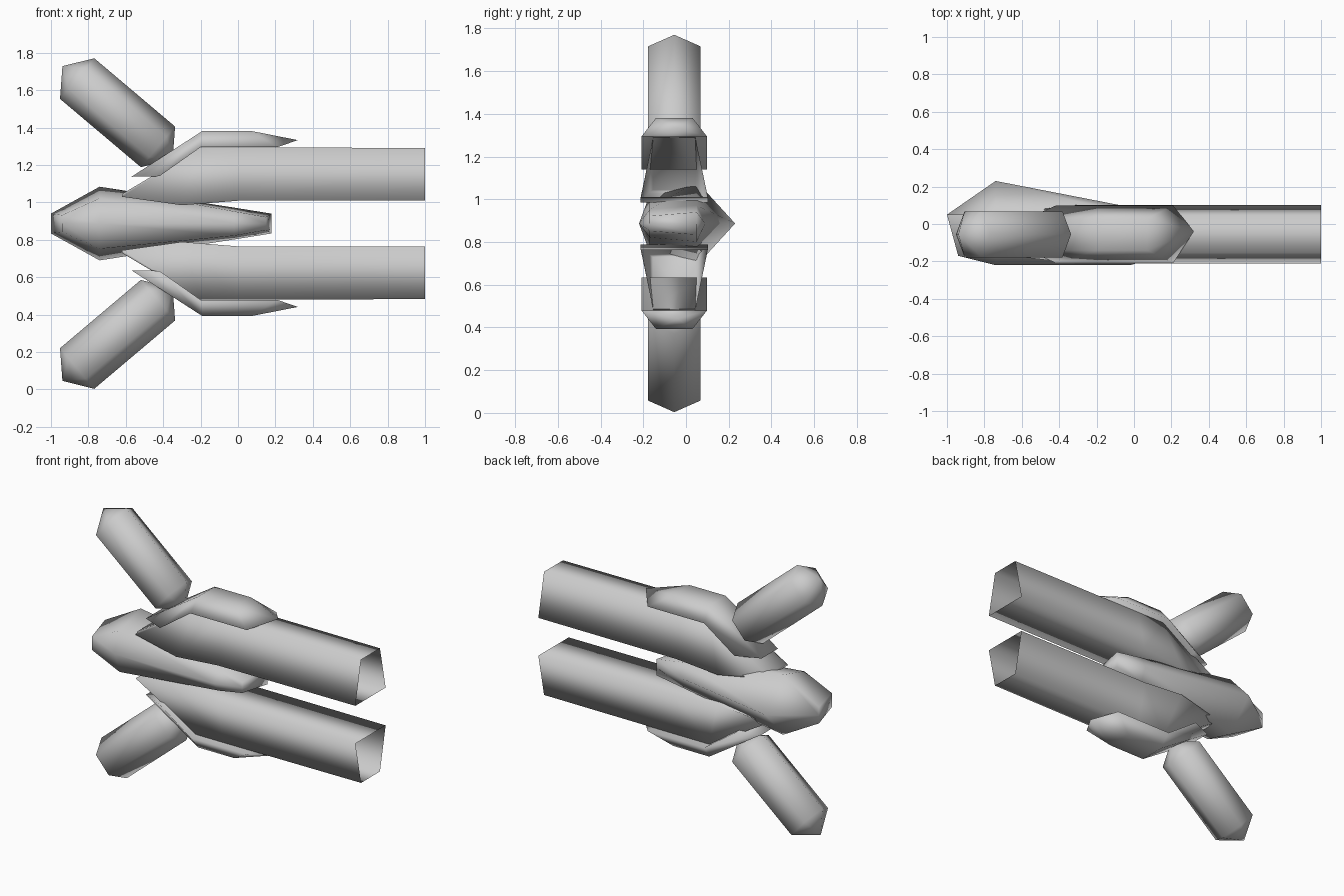
import bpy, bmesh, math
from mathutils import Vector

old = bpy.data.objects.get("Cube")
if old:
    bpy.data.objects.remove(old)

MID_Z = 0.887   # height of the mirror plane
MID_Y = -0.055  # centre of the tubes in depth

grey = bpy.data.materials.new("plain grey")
grey.use_nodes = True
grey.diffuse_color = (0.6, 0.6, 0.6, 1)
grey.node_tree.nodes["Principled BSDF"].inputs["Base Color"].default_value = (0.6, 0.6, 0.6, 1)


def loft(name, rings, cap_start=True, cap_end=True, side=1):
    """Skin closed rings of (x, y, height from the mid plane); a one-point ring is a tip."""
    bm = bmesh.new()
    vs = [[bm.verts.new((x, y, MID_Z + side * z)) for x, y, z in r] for r in rings]
    for a, b in zip(vs, vs[1:]):
        n = max(len(a), len(b))
        for i in range(n):
            j = (i + 1) % n
            quad = [a[i % len(a)], a[j % len(a)], b[j % len(b)], b[i % len(b)]]
            bm.faces.new(list(dict.fromkeys(quad)))
    for ring, cap in ((vs[0], cap_start), (vs[-1], cap_end)):
        if cap and len(ring) > 2:
            bm.faces.new(ring)
    bmesh.ops.recalc_face_normals(bm, faces=bm.faces)
    mesh = bpy.data.meshes.new(name)
    bm.to_mesh(mesh)
    bm.free()
    for p in mesh.polygons:
        p.use_smooth = True
    mesh.materials.append(grey)
    obj = bpy.data.objects.new(name, mesh)
    bpy.context.collection.objects.link(obj)
    return obj


def trapezoid(x_out, z_out, w_out, x_in, z_in, w_in):
    """Four corners: narrow outer edge and wide inner edge."""
    return [(x_out, MID_Y - w_out, z_out), (x_out, MID_Y + w_out, z_out),
            (x_in, MID_Y + w_in, z_in), (x_in, MID_Y - w_in, z_in)]


def body_ring(back, top, shoulder, front):
    """Six-sided body section, mirrored from its upper half."""
    flip = lambda p: (p[0], p[1], -p[2])
    return [back, top, shoulder, front, flip(shoulder), flip(top)]


# Central body, tapering to the tail
loft("central_body", [
    body_ring((-1, 0.05, 0), (-1, 0.05, 0.053), (-0.94, -0.17, 0.045), (-0.94, -0.17, 0)),
    body_ring((-0.74, 0.23, 0), (-0.74, 0.05, 0.197), (-0.74, -0.17, 0.135), (-0.74, -0.22, 0)),
    body_ring((-0.02, 0.09, 0), (-0.02, 0.05, 0.085), (-0.02, -0.17, 0.065), (-0.02, -0.22, 0)),
    body_ring((0.18, 0.05, 0), (0.18, 0.05, 0.053), (0.15, -0.17, 0.035), (0.15, -0.17, 0)),
])

for side, label in ((1, "upper"), (-1, "lower")):
    # Long open tube with a wedge-shaped root
    loft(label + "_tube", [
        trapezoid(-0.62, 0.158, 0.10, -0.62, 0.143, 0.12),
        trapezoid(-0.2, 0.407, 0.098, -0.3, 0.098, 0.157),
        trapezoid(0, 0.407, 0.098, 0, 0.122, 0.157),
        trapezoid(1, 0.404, 0.098, 1, 0.124, 0.157),
    ], cap_end=False, side=side)

    # Angular armour cover over the tube root
    loft(label + "_cover", [
        trapezoid(-0.57, 0.25, 0.085, -0.42, 0.253, 0.153),
        trapezoid(-0.19, 0.495, 0.085, -0.2, 0.408, 0.153),
        trapezoid(0.07, 0.495, 0.085, 0.21, 0.408, 0.153),
        [(0.32, -0.04, 0.446)],
    ], side=side)

    # Six-sided limb with pointed ends
    start, end = Vector((-0.86, MID_Y, 0.775)), Vector((-0.428, MID_Y, 0.41))
    axis = (end - start).normalized()
    up = Vector((-axis.z, 0, axis.x))
    depth = Vector((0, 1, 0))

    def hexagon(centre):
        angles = [math.radians(60 * i) for i in range(6)]
        return [centre + 0.142 * (up * math.cos(a) + depth * math.sin(a)) for a in angles]

    loft(label + "_limb", [[start - axis * 0.103], hexagon(start), hexagon(end),
                           [end + axis * 0.103]], side=side)
